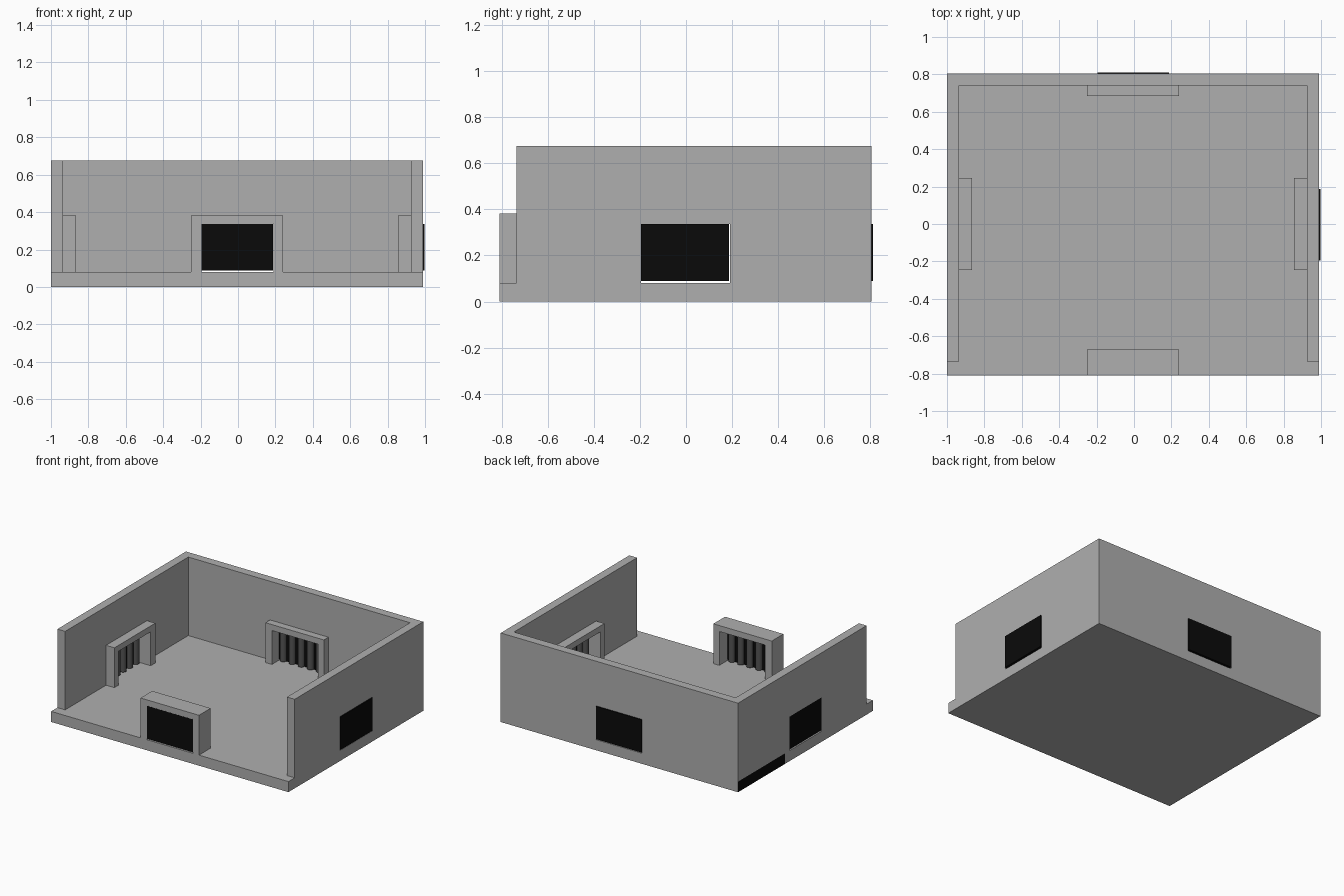
import bpy, bmesh, math
from mathutils import Matrix, Vector

if "Cube" in bpy.data.objects:
    bpy.data.objects.remove(bpy.data.objects["Cube"])


def material(name, v):
    m = bpy.data.materials.new(name)
    m.diffuse_color = (v, v, v, 1)
    m.use_nodes = True
    m.node_tree.nodes["Principled BSDF"].inputs["Base Color"].default_value = m.diffuse_color
    return m


STONE = material("stone grey", 0.43)
BLACK = material("black", 0.003)
IRON = material("dark iron", 0.09)

FLOOR_Z, WALL_Z, FRAME_Z, DOOR_Z = 0.08, 0.675, 0.382, 0.337


def finish(name, bm, *mats):
    bmesh.ops.recalc_face_normals(bm, faces=bm.faces)
    me = bpy.data.meshes.new(name)
    bm.to_mesh(me)
    bm.free()
    for m in mats:
        me.materials.append(m)
    ob = bpy.data.objects.new(name, me)
    bpy.context.collection.objects.link(ob)
    return ob


def box_bm(x0, x1, y0, y1, z0, z1):
    bm = bmesh.new()
    bmesh.ops.create_cube(bm, size=1)
    for v in bm.verts:
        v.co = ((x0, x1)[v.co.x > 0], (y0, y1)[v.co.y > 0], (z0, z1)[v.co.z > 0])
    return bm


def arch(name, axis, u0, u1, d0, d1, top):
    """Upright slab with a doorway notch; u runs along it, d is its depth axis."""
    prof = [(u0, FLOOR_Z), (u0, top), (u1, top), (u1, FLOOR_Z),
            (0.19, FLOOR_Z), (0.19, DOOR_Z), (-0.195, DOOR_Z), (-0.195, FLOOR_Z)]
    place = (lambda u, d, z: (d, u, z)) if axis == "x" else (lambda u, d, z: (u, d, z))
    bm = bmesh.new()
    face = bm.faces.new([bm.verts.new(place(u, d0, z)) for u, z in prof])
    ext = bmesh.ops.extrude_face_region(bm, geom=[face])
    shift = Vector(place(0, d1 - d0, 0))
    bmesh.ops.translate(bm, vec=shift, verts=[g for g in ext["geom"] if isinstance(g, bmesh.types.BMVert)])
    return finish(name, bm, STONE)


def gate(name, axis, outer, inner):
    """Black door sheet on the outside with a row of round bars on the inside."""
    s = 1 if inner > outer else -1
    back = inner - s * 0.03
    lo, hi = sorted((outer, back))
    span = (-0.195, 0.187)
    bounds = (lo, hi, *span) if axis == "x" else (*span, lo, hi)
    finish(name + "_sheet", box_bm(*bounds, 0.088, DOOR_Z - 0.001), BLACK)
    bm = bmesh.new()
    for i in range(5):
        u, d = -0.004 + (i - 2) * 0.076, inner - s * 0.026
        loc = (d, u) if axis == "x" else (u, d)
        bmesh.ops.create_cone(bm, cap_ends=True, segments=16, radius1=0.025, radius2=0.025,
                              depth=DOOR_Z - 0.092,
                              matrix=Matrix.Translation((*loc, (DOOR_Z + 0.088) / 2)))
    bars = finish(name + "_bars", bm, IRON)
    for p in bars.data.polygons:
        p.use_smooth = abs(p.normal.z) < 0.5


# Floor slab, with a black stretch on its left edge
bm = box_bm(-1, 0.99, -0.81, 0.805, 0, FLOOR_Z)
bmesh.ops.bisect_plane(bm, geom=bm.verts[:] + bm.edges[:] + bm.faces[:],
                       plane_co=(0, 0.245, 0), plane_no=(0, 1, 0))
bmesh.ops.recalc_face_normals(bm, faces=bm.faces)
for f in bm.faces:
    if f.normal.x < -0.9 and f.calc_center_median().y > 0.245:
        f.material_index = 1
finish("floor", bm, STONE, BLACK)

# Three walls with doorways; the front is open
arch("left_wall", "x", -0.735, 0.805, -1, -0.935, WALL_Z)
arch("right_wall", "x", -0.735, 0.805, 0.925, 0.99, WALL_Z)
arch("back_wall", "y", -0.935, 0.925, 0.74, 0.805, WALL_Z)

# Door frames standing inside each wall, and a free one at the front
arch("left_frame", "x", -0.245, 0.245, -0.935, -0.865, FRAME_Z)
arch("right_frame", "x", -0.245, 0.245, 0.855, 0.925, FRAME_Z)
arch("back_frame", "y", -0.25, 0.24, 0.685, 0.74, FRAME_Z)
arch("front_frame", "y", -0.25, 0.24, -0.81, -0.67, FRAME_Z)

# Barred gates
gate("left_gate", "x", -0.998, -0.935)
gate("right_gate", "x", 0.998, 0.925)
gate("back_gate", "y", 0.811, 0.74)
gate("front_gate", "y", -0.809, -0.735)
